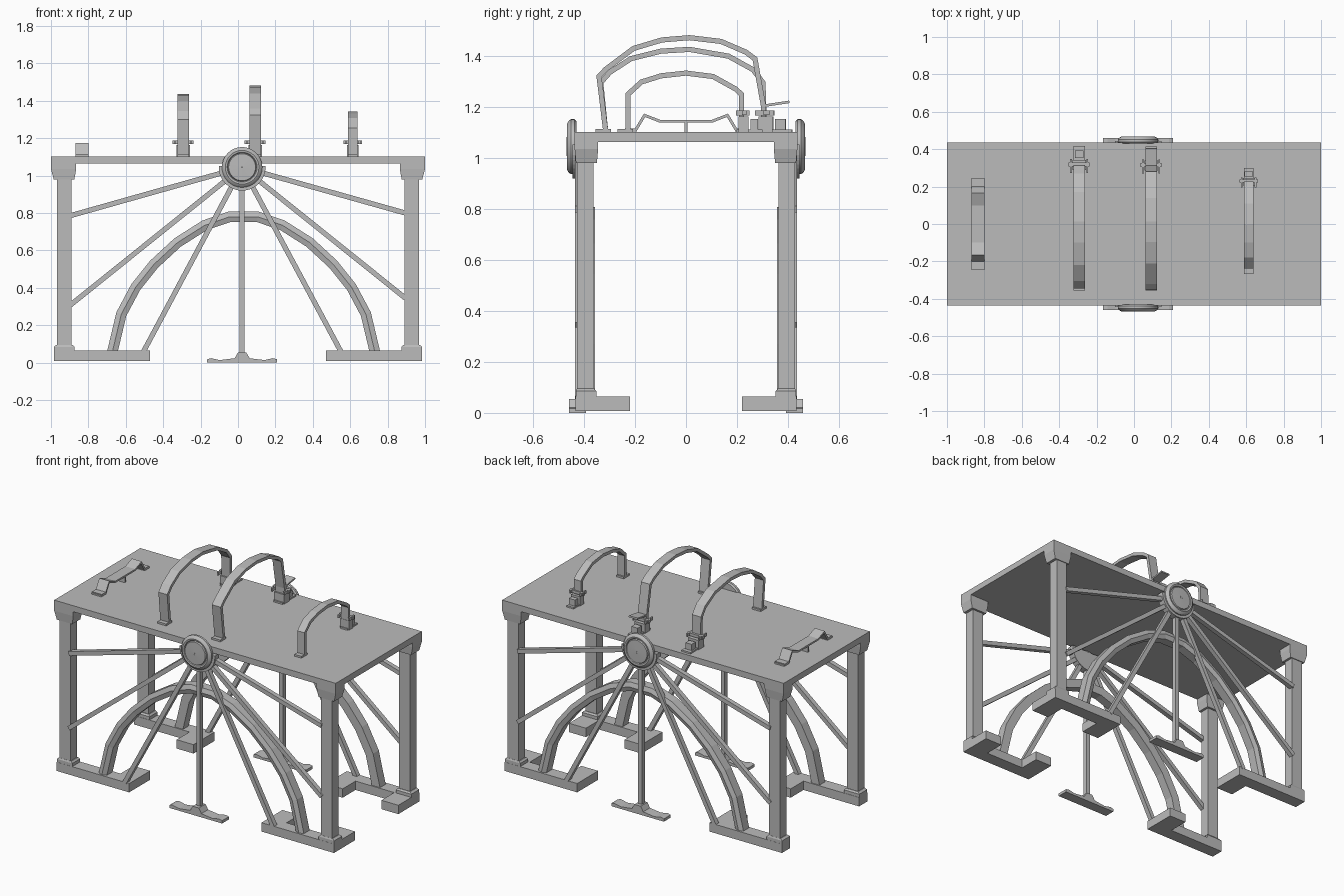
import bpy, bmesh, math
from mathutils import Vector

if "Cube" in bpy.data.objects:
    bpy.data.objects.remove(bpy.data.objects["Cube"])

grey = bpy.data.materials.new("plain grey")
grey.use_nodes = True
grey.diffuse_color = (0.5, 0.5, 0.5, 1)
grey.node_tree.nodes["Principled BSDF"].inputs["Base Color"].default_value = (0.5, 0.5, 0.5, 1)


def finish(name, bm):
    bmesh.ops.recalc_face_normals(bm, faces=bm.faces)
    mesh = bpy.data.meshes.new(name)
    bm.to_mesh(mesh)
    bm.free()
    mesh.materials.append(grey)
    ob = bpy.data.objects.new(name, mesh)
    bpy.context.collection.objects.link(ob)
    return ob


def loft(name, rings, closed=False):
    """Skin a list of point rings, capping the ends unless closed."""
    bm = bmesh.new()
    loops = [[bm.verts.new(p) for p in ring] for ring in rings]
    pairs = list(zip(loops, loops[1:]))
    if closed:
        pairs.append((loops[-1], loops[0]))
    else:
        bm.faces.new(loops[0])
        bm.faces.new(loops[-1])
    for a, b in pairs:
        for i in range(len(a)):
            j = (i + 1) % len(a)
            bm.faces.new((a[i], a[j], b[j], b[i]))
    return finish(name, bm)


def rect(x0, x1, y0, y1, z):
    return [(x0, y0, z), (x1, y0, z), (x1, y1, z), (x0, y1, z)]


def box(name, x, y, z):
    return loft(name, [rect(*x, *y, z[0]), rect(*x, *y, z[1])])


def inward(path, thick):
    """Offset a path to its right hand side with mitred corners."""
    pts = [Vector(p) for p in path]
    out = []
    for i, p in enumerate(pts):
        dirs = []
        if i:
            dirs.append((p - pts[i - 1]).normalized())
        if i < len(pts) - 1:
            dirs.append((pts[i + 1] - p).normalized())
        normals = [Vector((d.y, -d.x)) for d in dirs]
        n = sum(normals, Vector((0, 0))).normalized()
        out.append(p + n * thick / max(0.5, n.dot(normals[0])))
    return out


def strap(name, path, x, thick=0.02):
    """Flat band following a path in the y-z plane."""
    rings = []
    for (y, z), (v, w) in zip(path, inward(path, thick)):
        rings.append([(x[0], y, z), (x[1], y, z), (x[1], v, w), (x[0], v, w)])
    return loft(name, rings)


# Table top
W, D, TOP = 1.0, 0.437, 1.103
box("table_top", (-W, W), (-D, D), (1.064, TOP))

# Corner posts with capitals, base blocks and feet
for sx in (-1, 1):
    for sy in (-1, 1):
        def X(a, b):
            return sorted((sx * a, sx * b))

        def Y(a, b):
            return sorted((sy * a, sy * b))
        box("post", X(0.89, 0.968), Y(0.363, 0.427), (0.06, 1.0))
        loft("post_capital", [
            rect(*X(0.875, 0.985), *Y(0.35, 0.432), 0.98),
            rect(*X(0.865, 1.0), *Y(0.345, D), 1.035),
            rect(*X(0.865, 1.0), *Y(0.345, D), 1.064)])
        loft("post_base", [
            rect(*X(0.875, 0.985), *Y(0.352, 0.432), 0.065),
            rect(*X(0.875, 0.985), *Y(0.352, 0.432), 0.085),
            rect(*X(0.885, 0.972), *Y(0.36, 0.428), 0.095)])
        box("foot", X(0.47, 0.985), Y(0.35, 0.433), (0.008, 0.065))
        box("foot_inner_arm", X(0.47, 0.59), Y(0.22, 0.35), (0.008, 0.065))
        if sx > 0:
            box("foot_outer_arm", X(0.865, 0.985), Y(0.22, 0.35), (0.008, 0.065))

# Side frames: arch, spokes, hub and centre foot, front and back
CX, HZ = 0.022, 1.045
half = [(-0.73, 0.06), (-0.68, 0.27), (-0.6, 0.42), (-0.5, 0.545),
        (-0.37, 0.665), (-0.22, 0.76), (-0.08, 0.808)]
arch_path = half + [(-x, z) for x, z in reversed(half)]
spoke_ends = [(-0.9, 0.785), (-0.9, 0.305), (-0.505, 0.06), (CX, 0.04),
              (0.55, 0.06), (0.895, 0.345), (0.895, 0.8)]
foot_half = [(0.187, 0.0), (0.187, 0.018), (0.165, 0.024), (0.12, 0.014),
             (0.07, 0.02), (0.04, 0.024), (0.022, 0.055)]


def lathe(name, profile, side, start=0.0, sweep=2 * math.pi, n=32):
    """Turn a (radius, depth) profile about the hub axis."""
    full = sweep > 6
    rings = []
    for i in range(n if full else n + 1):
        a = start + sweep * i / n
        rings.append([(CX + r * math.cos(a), side * y, HZ + r * math.sin(a)) for r, y in profile])
    return loft(name, rings, closed=full)


for s in (-1, 1):
    # Arch with a ridge along its outer face
    rings = []
    for (x, z), (u, w) in zip(arch_path, inward(arch_path, 0.056)):
        m, k = (x + u) / 2, (z + w) / 2
        rings.append([(x + 0.03, s * 0.357, z), (x + 0.03, s * 0.415, z),
                      (m + 0.03, s * 0.425, k),
                      (u + 0.03, s * 0.415, w), (u + 0.03, s * 0.357, w)])
    loft("arch", rings)

    for ex, ez in spoke_ends:
        hub, end = Vector((CX, HZ)), Vector((ex, ez))
        d = (end - hub).normalized()
        n = Vector((-d.y, d.x)) * 0.0135
        loft("spoke", [[(p.x, s * y, p.y) for p, y in (
            (q + n, 0.405), (q - n, 0.405), (q - n, 0.435), (q + n, 0.435))]
            for q in (hub, end)])

    ob = lathe("hub", [(0.01, 0.43), (0.1, 0.43), (0.108, 0.438), (0.108, 0.452),
                       (0.1, 0.462), (0.09, 0.467), (0.08, 0.465), (0.076, 0.46),
                       (0.072, 0.467), (0.01, 0.469)], s)
    bpy.ops.object.select_all(action="DESELECT")
    bpy.context.view_layer.objects.active = ob
    ob.select_set(True)
    bpy.ops.object.shade_smooth_by_angle(angle=math.radians(35))
    lathe("hub_collar", [(0.002, 0.40), (0.125, 0.40), (0.125, 0.445), (0.002, 0.445)],
          s, math.pi * 0.98, math.pi * 1.04, 20)
    lathe("hub_core", [(0.002, 0.42), (0.04, 0.42), (0.04, 0.468), (0.002, 0.468)], s)

    outline = foot_half + [(-x, z) for x, z in reversed(foot_half)]
    loft("centre_foot", [[(CX + x, s * y, z) for x, z in outline] for y in (0.392, 0.46)])

# Three strap hoops on the table: path, centre x, width
tall = [(-0.325, TOP), (-0.352, 1.325), (-0.32, 1.358), (-0.21, 1.44), (-0.096, 1.474),
        (0.014, 1.483), (0.14, 1.468), (0.24, 1.425), (0.28, 1.395), (0.315, 1.2), (0.315, TOP)]
middle = [(-0.325, TOP), (-0.345, 1.3), (-0.305, 1.345), (-0.22, 1.4), (-0.1, 1.43),
          (0.014, 1.437), (0.17, 1.41), (0.27, 1.355), (0.312, 1.3), (0.318, TOP)]
small = [(-0.238, TOP), (-0.238, 1.255), (-0.18, 1.308), (-0.1, 1.333), (0, 1.344),
         (0.11, 1.33), (0.2, 1.28), (0.228, 1.255), (0.228, TOP)]

for label, path, cx, w, scale in (("middle", middle, -0.293, 0.062, 1.0),
                                  ("tall", tall, 0.092, 0.062, 1.0),
                                  ("small", small, 0.613, 0.05, 0.72)):
    h = w / 2
    y0 = path[0][0]
    y1 = path[-1][0]
    strap(label + "_hoop", path, (cx - h, cx + h))
    box(label + "_hoop_tab", (cx - h, cx + h), (y0 - 0.03, y0 + 0.03), (TOP, TOP + 0.012))

    # Buckle: base plate, block, cheeks, pin and tongue
    def ys(a, b):
        return (y1 + a * scale, y1 + b * scale)
    box(label + "_buckle_base", (cx - h, cx + h), ys(-0.04, 0.1), (TOP, TOP + 0.01))
    box(label + "_buckle_block", (cx - h - 0.006, cx + h + 0.006), ys(-0.03, 0.025), (TOP, TOP + 0.06))
    for e in (-1, 1):
        c = cx + e * (h + 0.012)
        box(label + "_buckle_cheek", (c - 0.005, c + 0.005), ys(-0.045, 0.03), (TOP + 0.065, TOP + 0.085))
    box(label + "_buckle_pin", (cx - h - 0.025, cx + h + 0.025), ys(-0.01, 0.012), (TOP + 0.066, TOP + 0.084))
    box(label + "_buckle_tongue", (cx - 0.022, cx + 0.022), ys(0.035, 0.075), (TOP, TOP + 0.05))
    if label == "tall":
        strap("buckle_lever", [(0.3, 1.21), (0.405, 1.226)], (cx - h, cx + h), 0.01)

# Low grab handle with a centre support
grip = [(-0.24, 1.117), (-0.2, 1.117), (-0.165, 1.175), (-0.1, 1.15)]
strap("grab_handle", grip + [(-y, z) for y, z in reversed(grip)], (-0.87, -0.8), 0.011)
box("handle_support", (-0.87, -0.8), (-0.006, 0.006), (TOP, 1.142))
for y in (-0.22, 0.22):
    box("handle_pad", (-0.87, -0.8), (y - 0.025, y + 0.025), (TOP, 1.112))
